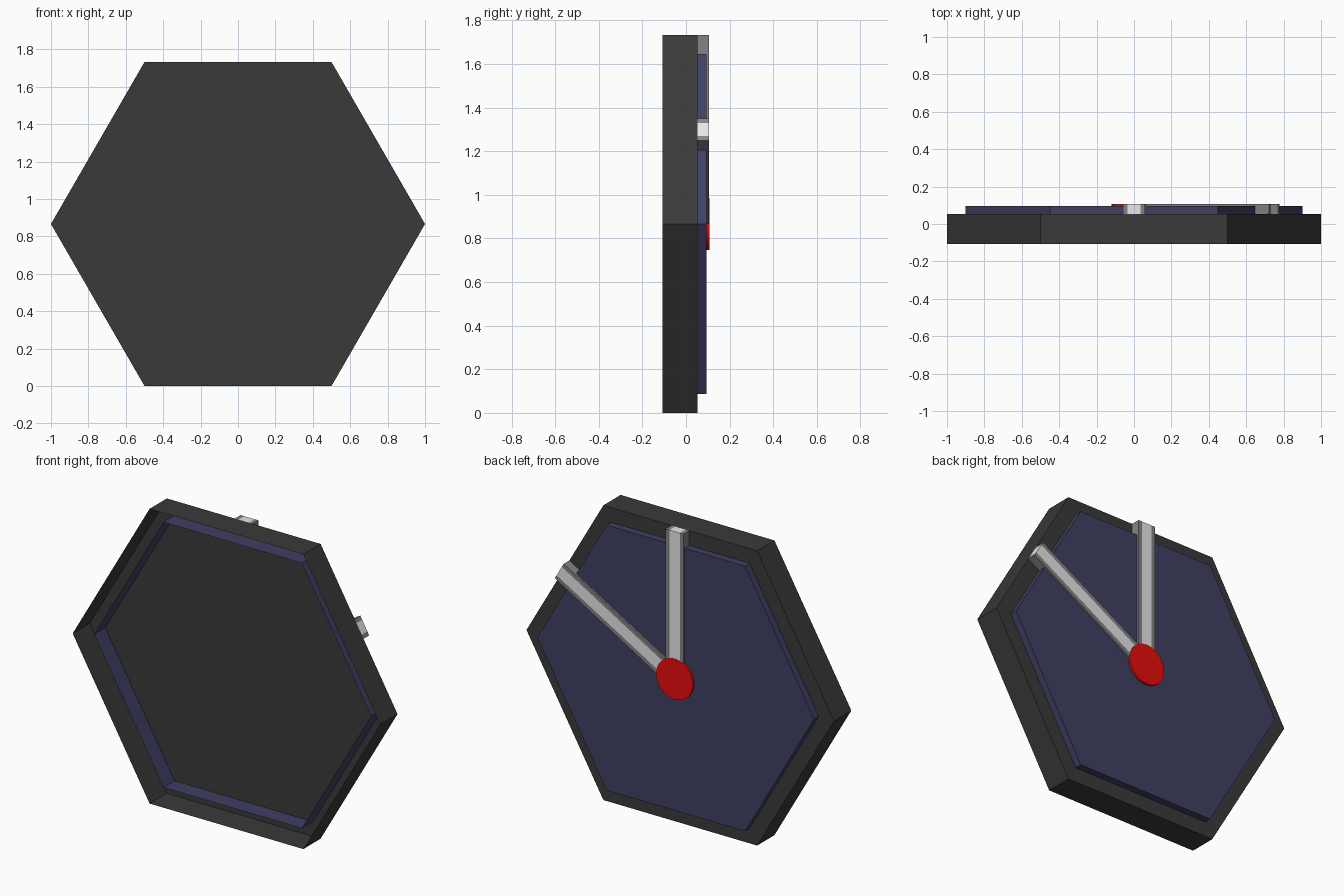
import bpy, bmesh, math
from mathutils import Matrix

if "Cube" in bpy.data.objects:
    bpy.data.objects.remove(bpy.data.objects["Cube"])

CZ = math.sqrt(3) / 2           # height of the dial centre
FLOOR, TOP = 0.053, 0.107       # y of the case plate and of the hand faces


def material(name, rgb):
    m = bpy.data.materials.new(name)
    m.diffuse_color = (*rgb, 1)
    m.use_nodes = True
    m.node_tree.nodes["Principled BSDF"].inputs["Base Color"].default_value = m.diffuse_color
    return m


charcoal = material("charcoal", (0.042, 0.042, 0.042))
navy = material("navy", (0.05, 0.05, 0.125))
light_grey = material("light_grey", (0.8, 0.8, 0.8))
mid_grey = material("mid_grey", (0.23, 0.23, 0.23))
red = material("red", (0.8, 0.004, 0.004))


def finish(bm, name, mats):
    mesh = bpy.data.meshes.new(name)
    bm.to_mesh(mesh)
    bm.free()
    for m in mats:
        mesh.materials.append(m)
    ob = bpy.data.objects.new(name, mesh)
    bpy.context.collection.objects.link(ob)
    return ob


def cup(name, sides, radius, y_open, y_cap, mat):
    """Prism along y, open at the front and capped at the rear."""
    bm = bmesh.new()
    rings = []
    for y in (y_open, y_cap):
        rings.append([bm.verts.new((radius * math.cos(a), y, CZ + radius * math.sin(a)))
                      for a in (math.tau * i / sides for i in range(sides))])
    front, rear = rings
    for i in range(sides):
        j = (i + 1) % sides
        bm.faces.new((front[i], front[j], rear[j], rear[i]))
    bm.faces.new(rear)
    bmesh.ops.recalc_face_normals(bm, faces=bm.faces)
    # outward means the cap looks to the rear
    bm.normal_update()
    cap = max(bm.faces, key=lambda f: f.calc_center_median().y)
    if cap.normal.y < 0:
        bmesh.ops.reverse_faces(bm, faces=bm.faces)
    return finish(bm, name, [mat])


def hand(name, tilt, top):
    """Bar from the hub to the case edge: light centre band, grey sides."""
    half, band, length = 0.058, 0.034, 0.866
    bm = bmesh.new()
    bmesh.ops.create_cube(bm, size=1)
    bm.transform(Matrix.Translation((0, (FLOOR + top) / 2, length / 2))
                 @ Matrix.Diagonal((2 * half, top - FLOOR, length, 1)))
    for x in (-band, band):
        bmesh.ops.bisect_plane(bm, geom=bm.verts[:] + bm.edges[:] + bm.faces[:],
                               plane_co=(x, 0, 0), plane_no=(1, 0, 0))
    bm.normal_update()
    # the side resting on the case is open
    bmesh.ops.delete(bm, geom=[f for f in bm.faces if f.normal.y < -0.9], context='FACES')
    for f in bm.faces:
        f.material_index = 0 if abs(f.calc_center_median().x) < band * 0.9 else 1
    bm.transform(Matrix.Translation((0, 0, CZ)) @ Matrix.Rotation(tilt, 4, 'Y'))
    return finish(bm, name, [light_grey, mid_grey])


# hexagonal case and dial
cup("case", 6, 1.0, -0.107, FLOOR, charcoal)
cup("dial", 6, 0.9, -0.05, 0.095, navy)

# two hands and the hub
hand("upright_hand", 0, TOP - 0.0005)
hand("tilted_hand", math.radians(60), TOP - 0.001)
cup("hub", 32, 0.12, FLOOR, TOP + 0.0005, red)
